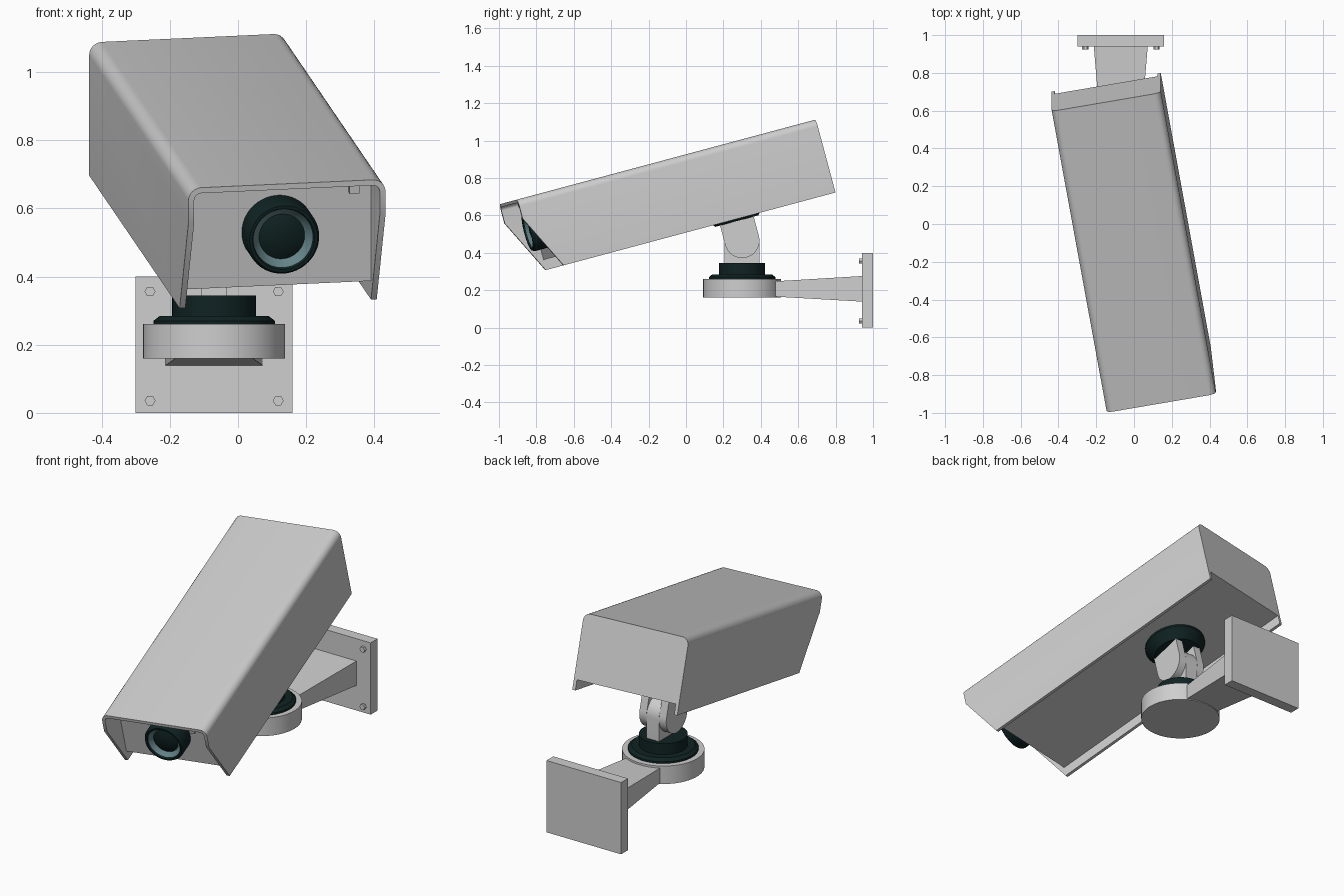
import bpy, bmesh, math
from mathutils import Matrix, Vector

if "Cube" in bpy.data.objects:
    bpy.data.objects.remove(bpy.data.objects["Cube"])

def material(name, rgb):
    m = bpy.data.materials.new(name)
    m.diffuse_color = (*rgb, 1)
    m.use_nodes = True
    m.node_tree.nodes["Principled BSDF"].inputs["Base Color"].default_value = m.diffuse_color
    return m

GREY = material("light_grey", (0.62, 0.62, 0.62))
DARK = material("dark_rubber", (0.005, 0.016, 0.016))
GLASS = material("lens_teal", (0.13, 0.23, 0.25))

# Tilt of the hinge, then the swivel of the housing on top of it
TILT = Matrix.Rotation(math.radians(15), 4, 'X')
AIM = TILT @ Matrix.Rotation(math.radians(10), 4, 'Z')

def finish(name, bm, mats=(GREY,), matrix=Matrix(), smooth=True):
    bmesh.ops.recalc_face_normals(bm, faces=bm.faces[:])
    bm.transform(matrix)
    me = bpy.data.meshes.new(name)
    bm.to_mesh(me)
    bm.free()
    ob = bpy.data.objects.new(name, me)
    bpy.context.collection.objects.link(ob)
    for m in mats:
        me.materials.append(m)
    if smooth:
        bpy.ops.object.select_all(action='DESELECT')
        ob.select_set(True)
        bpy.context.view_layer.objects.active = ob
        bpy.ops.object.shade_smooth_by_angle(angle=math.radians(32))
    return ob

def prism(points, offset):
    """Closed outline pushed along an offset."""
    bm = bmesh.new()
    f = bm.faces.new([bm.verts.new(p) for p in points])
    new = bmesh.ops.extrude_face_region(bm, geom=[f], use_keep_orig=True)["geom"]
    bmesh.ops.translate(bm, vec=offset, verts=[g for g in new if isinstance(g, bmesh.types.BMVert)])
    return bm

def box(name, lo, hi, matrix=Matrix()):
    (x0, y0, z0), (x1, y1, z1) = lo, hi
    bm = prism([(x0, y0, z0), (x1, y0, z0), (x1, y1, z0), (x0, y1, z0)], (0, 0, z1 - z0))
    return finish(name, bm, matrix=matrix, smooth=False)

def lathe(profile, steps=64):
    """Revolve (radius, height) points around z."""
    bm = bmesh.new()
    vs = [bm.verts.new((r, 0, z)) for r, z in profile]
    es = [bm.edges.new(p) for p in zip(vs, vs[1:])]
    bmesh.ops.spin(bm, geom=vs + es, cent=(0, 0, 0), axis=(0, 0, 1),
                   angle=math.tau, steps=steps)
    bmesh.ops.remove_doubles(bm, verts=bm.verts[:], dist=1e-5)
    return bm

def arc(cx, cz, r, a0, a1, n):
    return [(cx + r * math.cos(math.radians(a0 + (a1 - a0) * i / n)),
             cz + r * math.sin(math.radians(a0 + (a1 - a0) * i / n))) for i in range(n + 1)]

# --- Housing (local frame, AIM places it) ---
CX, HALF, T = 0.0125, 0.2935, 0.017
BOT, TOP, FRONT, BACK, FLOOR = 0.491, 0.895, -0.757, 0.92, 0.547
R = 0.038
x0, x1 = CX - HALF, CX + HALF

# Sunshield: thin rounded channel with slanted front cheeks
outer = [(x1, BOT)] + arc(x1 - R, TOP - R, R, 0, 90, 6) + arc(x0 + R, TOP - R, R, 90, 180, 6) + [(x0, BOT)]
inner = ([(x0 + T, BOT)] + arc(x0 + R, TOP - R, R - T, 180, 90, 6)
         + arc(x1 - R, TOP - R, R - T, 90, 0, 6) + [(x1 - T, BOT)])
bm = prism([(x, FRONT, z) for x, z in outer + inner], (0, BACK - FRONT, 0))
cut = bmesh.ops.bisect_plane(bm, geom=bm.verts[:] + bm.edges[:] + bm.faces[:],
                             plane_co=(0, FRONT, 0.789), plane_no=(0, -0.299, -0.15), clear_outer=True)
bmesh.ops.edgeloop_fill(bm, edges=[e for e in cut["geom_cut"] if isinstance(e, bmesh.types.BMEdge)])
finish("sunshield", bm, matrix=AIM)

# Inner body with recessed front panel and floor
box("camera_body", (x0 + T, -0.605, FLOOR), (x1 - T, BACK, TOP - T), AIM)
box("front_sensor", (0.201, FRONT + 0.012, TOP - T - 0.026), (0.231, FRONT + 0.04, TOP - T), AIM)

# Lens barrel with pale inner cone
bm = lathe([(0, 0), (0.108, 0), (0.108, 0.088), (0.101, 0.1), (0.092, 0.1),
            (0.088, 0.09), (0.068, 0.07), (0.05, 0.078), (0.025, 0.084), (0, 0.086)])
for f in bm.faces:
    c = f.calc_center_median()
    if 0.069 < math.hypot(c.x, c.y) < 0.086 and 0.07 < c.z < 0.09:
        f.material_index = 1
finish("lens", bm, (DARK, GLASS),
       AIM @ Matrix.Translation((CX, -0.6, 0.712)) @ Matrix.Rotation(math.pi / 2, 4, 'X'))

# --- Mount ---
MX, MY, HZ = -0.07, 0.30, 0.465
hinge = Vector((MX, MY, HZ))
tilted = TILT.inverted() @ hinge

# Swivel cup under the housing
bm = lathe([(0, 0.55), (0.16, 0.55), (0.16, 0.535), (0.12, 0.48), (0, 0.48)])
finish("swivel_cup", bm, (DARK,), TILT @ Matrix.Translation((MX, tilted.y, 0)))

# Hinge: one lower lug between two tilted upper lugs
LR = 0.093
low = [(MY - LR, 0.33), (MY + LR, 0.33)] + arc(MY, HZ, LR, 0, 180, 20)
finish("lower_lug", prism([(MX - 0.038, y, z) for y, z in low], (0.076, 0, 0)))
up = [(tilted.y + LR, 0.485), (tilted.y - LR, 0.485)] + arc(tilted.y, tilted.z, LR, 180, 360, 20)
for name, x in (("left_upper_lug", MX - 0.083), ("right_upper_lug", MX + 0.039)):
    finish(name, prism([(x, y, z) for y, z in up], (0.044, 0, 0)), matrix=TILT)

# Dark turntable and round base
at_mount = Matrix.Translation((MX, MY, 0))
finish("turntable", lathe([(0, 0.25), (0.178, 0.25), (0.178, 0.27), (0.16, 0.284),
                           (0.123, 0.284), (0.123, 0.345), (0, 0.345)]), (DARK,), at_mount)
finish("round_base", lathe([(0, 0.16), (0.208, 0.16), (0.208, 0.26), (0, 0.26)]), matrix=at_mount)

# Tapered arm to the wall
bm = bmesh.new()
ends = []
for y, w, z0, z1 in ((0.40, 0.098, 0.17, 0.243), (0.945, 0.143, 0.139, 0.276)):
    ends.append([bm.verts.new((MX + sx * w, y, z)) for sx, z in ((-1, z0), (1, z0), (1, z1), (-1, z1))])
    bm.faces.new(ends[-1])
for i in range(4):
    j = (i + 1) % 4
    bm.faces.new((ends[0][i], ends[0][j], ends[1][j], ends[1][i]))
finish("wall_arm", bm, smooth=False)

# Wall plate and its four hex bolts
box("wall_plate", (-0.30, 0.94, 0), (0.16, 1.0, 0.4))
for sx in (-1, 1):
    for z in (0.036, 0.356):
        hexagon = arc(MX + sx * 0.188, z, 0.016, 0, 300, 5)
        finish("hex_bolt", prism([(x, 0.925, zz) for x, zz in hexagon], (0, 0.02, 0)), smooth=False)
